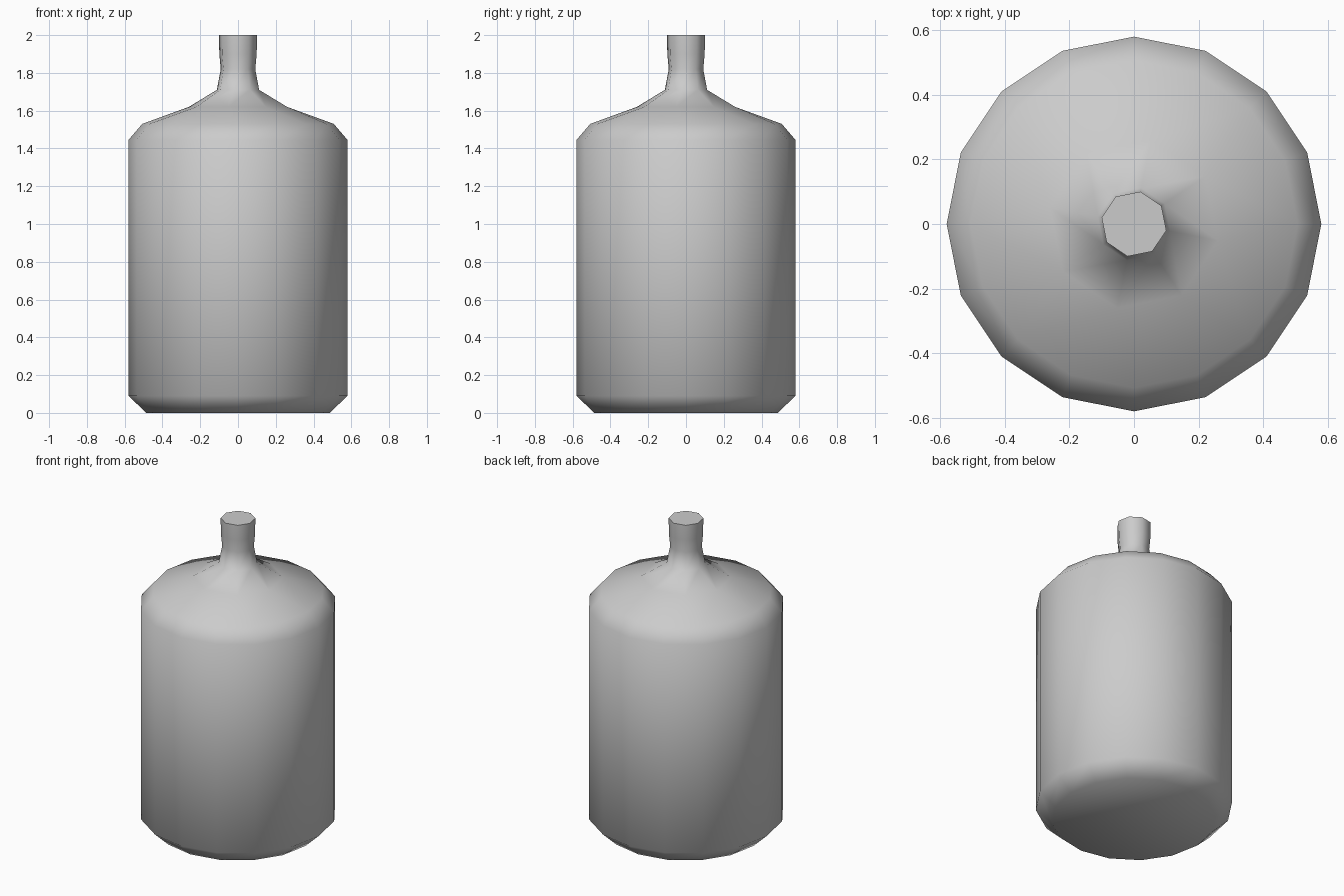
import bpy, bmesh, math

if "Cube" in bpy.data.objects:
    bpy.data.objects.remove(bpy.data.objects["Cube"])

bm = bmesh.new()

def ring(r, z, n, offset=0.0):
    """Ring of n vertices at height z."""
    return [bm.verts.new((r * math.cos(offset + math.tau * i / n),
                          r * math.sin(offset + math.tau * i / n), z)) for i in range(n)]

def bridge(lower, upper):
    n = len(lower)
    for i in range(n):
        j = (i + 1) % n
        bm.faces.new((lower[i], lower[j], upper[j], upper[i]))

# 16-sided body with bevelled foot and shoulder
body = [ring(r, z, 16) for r, z in
        [(0.485, 0), (0.58, 0.09), (0.58, 1.445), (0.507, 1.53)]]
# 8-sided upper shoulder and neck
neck = [ring(r, z, 8, math.radians(33.75)) for r, z in
        [(0.265, 1.62), (0.114, 1.71), (0.093, 1.82), (0.101, 1.90), (0.102, 2.0)]]
for part in (body, neck):
    for a, b in zip(part, part[1:]):
        bridge(a, b)

# Shoulder: reduce 16 sides to 8 with alternating triangles and quads
outer, inner = body[-1], neck[0]
for k in range(8):
    a, b, c = (outer[(2 * k + s) % 16] for s in (1, 2, 3))
    bm.faces.new((a, b, inner[k]))
    bm.faces.new((b, c, inner[(k + 1) % 8], inner[k]))

# Flat base and closed mouth
bm.faces.new(body[0][::-1])
bm.faces.new(neck[-1])
bmesh.ops.recalc_face_normals(bm, faces=bm.faces)

mesh = bpy.data.meshes.new("bottle")
bm.to_mesh(mesh)
bm.free()
bottle = bpy.data.objects.new("bottle", mesh)
bpy.context.collection.objects.link(bottle)
bpy.context.view_layer.objects.active = bottle
bottle.select_set(True)
bpy.ops.object.shade_smooth_by_angle(angle=math.radians(65))
